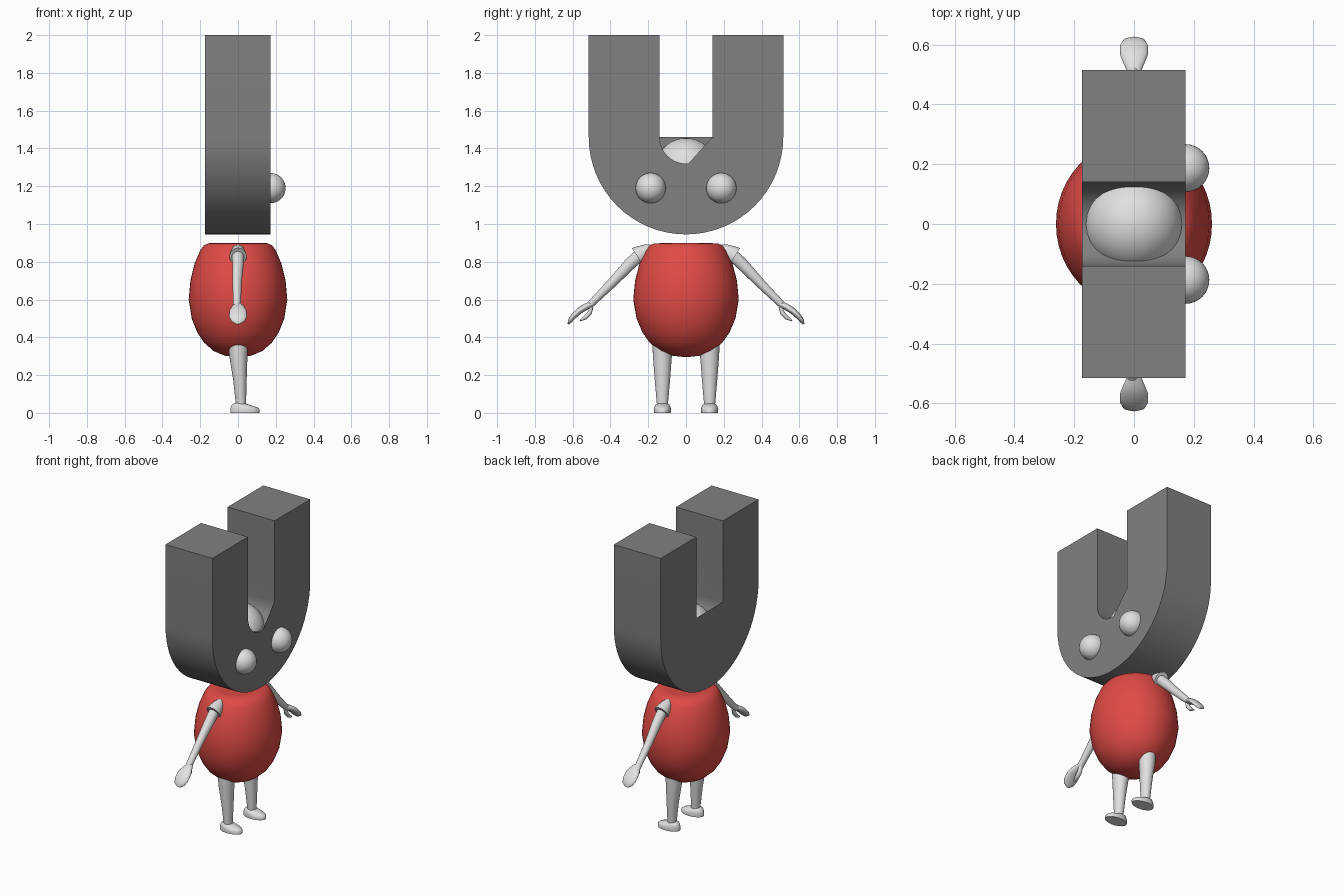
import bpy, bmesh
from math import sin, cos, pi, radians
from mathutils import Vector

cube = bpy.data.objects.get("Cube")
if cube:
    bpy.data.objects.remove(cube, do_unlink=True)


def material(name, rgb):
    m = bpy.data.materials.new(name)
    m.use_nodes = True
    m.diffuse_color = (*rgb, 1)
    m.node_tree.nodes["Principled BSDF"].inputs["Base Color"].default_value = (*rgb, 1)
    return m


GREY = material("steel grey", (0.22, 0.22, 0.22))
RED = material("body red", (0.75, 0.07, 0.06))
WHITE = material("limb white", (0.75, 0.75, 0.75))


def finish(name, bm, mat, mirror=False, angle=40, recalc=True):
    if recalc:
        bmesh.ops.recalc_face_normals(bm, faces=bm.faces[:])
    me = bpy.data.meshes.new(name)
    bm.to_mesh(me)
    bm.free()
    ob = bpy.data.objects.new(name, me)
    bpy.context.collection.objects.link(ob)
    me.materials.append(mat)
    bpy.ops.object.select_all(action='DESELECT')
    ob.select_set(True)
    bpy.context.view_layer.objects.active = ob
    bpy.ops.object.shade_smooth_by_angle(angle=radians(angle))
    if mirror:
        mod = ob.modifiers.new("Mirror", 'MIRROR')
        mod.use_axis = (False, True, False)
    return ob


def loft(name, path, radii, mat, mirror=True, sides=24, angle=40):
    """Elliptical rings (x radius, cross radius) swept along a path."""
    bm = bmesh.new()
    pts = [Vector(p) for p in path]
    rings = []
    for i, p in enumerate(pts):
        t = pts[min(i + 1, len(pts) - 1)] - pts[max(i - 1, 0)]
        v = t.cross(Vector((1, 0, 0))).normalized()
        rx, rv = radii[i]
        rings.append([bm.verts.new(p + Vector((rx * cos(a), 0, 0)) + v * rv * sin(a))
                      for a in (2 * pi * k / sides for k in range(sides))])
    for a, b in zip(rings, rings[1:]):
        for k in range(sides):
            n = (k + 1) % sides
            bm.faces.new((a[k], a[n], b[n], b[k]))
    bm.faces.new(rings[0])
    bm.faces.new(rings[-1])
    return finish(name, bm, mat, mirror, angle)


def ball(name, center, r, mat, mirror=False):
    bm = bmesh.new()
    bmesh.ops.create_uvsphere(bm, u_segments=32, v_segments=20, radius=r)
    bmesh.ops.translate(bm, vec=center, verts=bm.verts)
    return finish(name, bm, mat, mirror)


# Horseshoe magnet head: a U outline, slot partly closed on its two flat sides
R, r, ZC, TOP = 0.515, 0.14, 1.46, 2.0
N = 32
outer = [(-R * cos(pi * k / N), ZC - R * sin(pi * k / N)) for k in range(N + 1)]
inner = [(r * cos(pi * k / N), ZC - r * sin(pi * k / N)) for k in range(N + 1)]
outline = outer + [(R, TOP), (r, TOP)] + inner + [(-r, TOP), (-R, TOP)]
first = len(outer) + 2
bm = bmesh.new()
back, front = [[bm.verts.new((x, y, z)) for y, z in outline] for x in (-0.174, 0.172)]
for k in range(len(outline)):
    n = (k + 1) % len(outline)
    bm.faces.new((back[k], back[n], front[n], front[k]))
bm.faces.new(front[:first + 1] + front[first + 15:])
bm.faces.new((back[:first + 1] + back[first + N:])[::-1])
bmesh.ops.recalc_face_normals(bm, faces=bm.faces[:])
finish("magnet_head", bm, GREY, angle=30, recalc=False)

# Ball resting in the slot, and the eyes
ball("slot_ball", (0, 0, 1.292), 0.163, WHITE)
ball("eyes", (0.172, 0.187, 1.19), 0.08, WHITE, mirror=True)

# Egg-shaped body with a shallow dished top
profile = [(0.02, 0.297), (0.07, 0.303), (0.13, 0.328), (0.18, 0.372), (0.215, 0.425),
           (0.245, 0.5), (0.261, 0.6), (0.252, 0.7), (0.23, 0.79), (0.2, 0.86),
           (0.18, 0.887), (0.155, 0.898), (0.13, 0.899), (0.1, 0.893), (0.03, 0.89)]
loft("body", [(0, 0, z) for _, z in profile], [(q, q * 1.07) for q, _ in profile],
     RED, mirror=False, sides=48, angle=60)

# Arms with flared shoulder caps
loft("arms", [(0, 0.22, 0.86), (0, 0.3, 0.785), (-0.005, 0.4, 0.68), (-0.005, 0.52, 0.56)],
     [(0.033, 0.034), (0.03, 0.032), (0.024, 0.025), (0.02, 0.018)], WHITE)
loft("shoulder_caps", [(0, 0.18, 0.875), (0, 0.205, 0.86), (0, 0.235, 0.843), (0, 0.258, 0.828)],
     [(0.02, 0.02), (0.034, 0.035), (0.042, 0.045), (0.046, 0.053)], WHITE)

# Mitten hands with curled thumbs
loft("hands", [(0, 0.493, 0.578), (0, 0.53, 0.562), (0, 0.565, 0.54), (0, 0.597, 0.51),
               (0, 0.615, 0.486), (0, 0.623, 0.47)],
     [(0.014, 0.01), (0.032, 0.018), (0.046, 0.017), (0.047, 0.015), (0.036, 0.012), (0.01, 0.004)],
     WHITE, angle=60)
loft("thumbs", [(0, 0.5, 0.56), (0, 0.51, 0.53), (0, 0.532, 0.505), (0, 0.562, 0.488)],
     [(0.012, 0.01), (0.016, 0.012), (0.015, 0.011), (0.006, 0.004)], WHITE, angle=60)

# Legs and flat-soled feet
loft("legs", [(0.002, 0.125, 0.36), (0.002, 0.125, 0.3), (0.01, 0.125, 0.18), (0.016, 0.125, 0.03)],
     [(0.052, 0.053), (0.048, 0.05), (0.036, 0.041), (0.026, 0.028)], WHITE)
loft("feet", [(0.037, 0.125, 0), (0.037, 0.125, 0.018), (0.032, 0.125, 0.03),
              (0.014, 0.125, 0.043), (0.008, 0.125, 0.052)],
     [(0.077, 0.044), (0.078, 0.046), (0.07, 0.043), (0.046, 0.037), (0.025, 0.025)], WHITE, angle=60)
